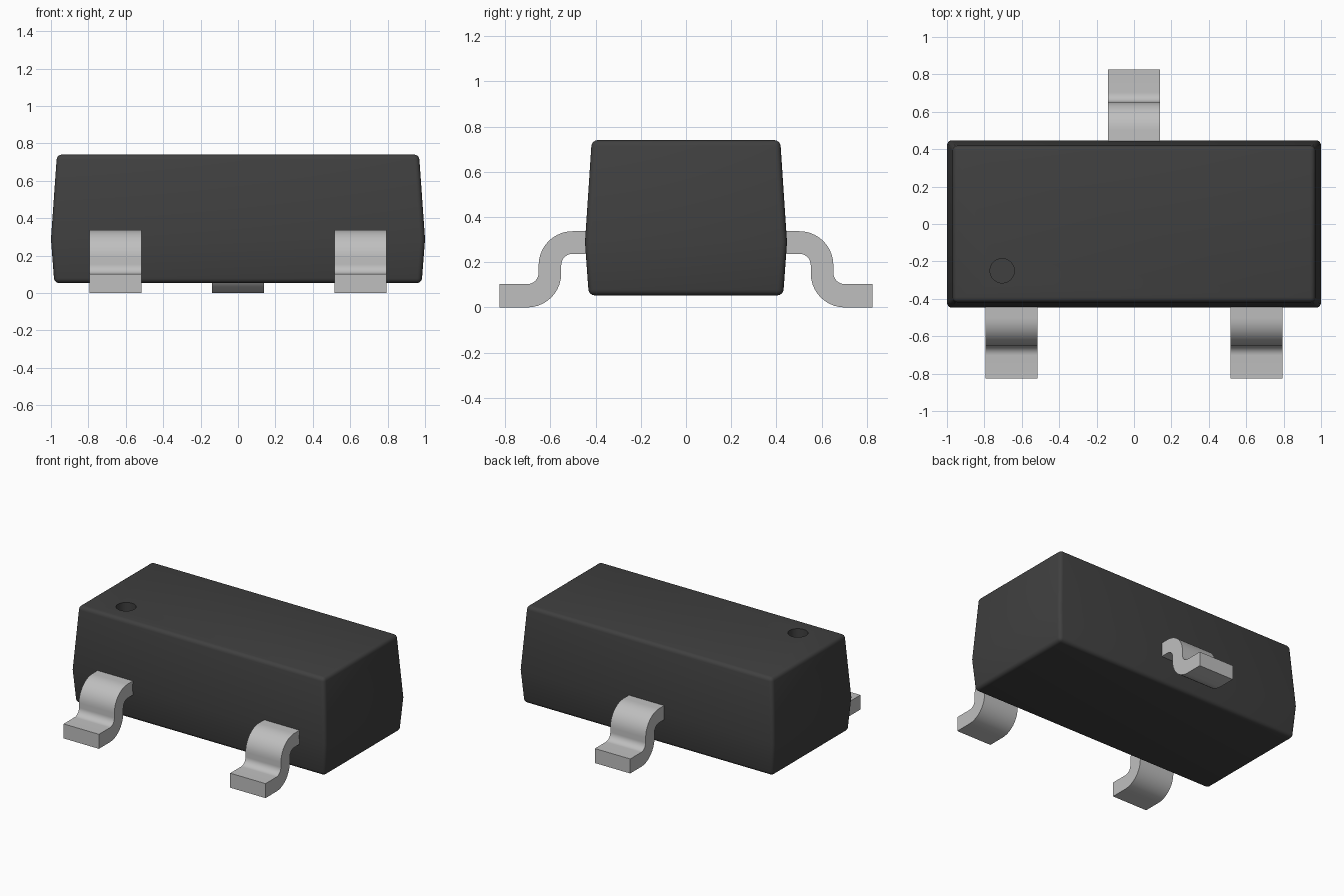
import bpy, bmesh, math

cube = bpy.data.objects.get("Cube")
if cube:
    bpy.data.objects.remove(cube, do_unlink=True)


def material(name, value):
    m = bpy.data.materials.new(name)
    m.use_nodes = True
    color = (value, value, value, 1)
    m.diffuse_color = color
    m.node_tree.nodes["Principled BSDF"].inputs["Base Color"].default_value = color
    return m


BLACK = material("black_plastic", 0.051)
METAL = material("tinned_metal", 0.52)


def make_object(name, bm, mat):
    bmesh.ops.recalc_face_normals(bm, faces=bm.faces)
    mesh = bpy.data.meshes.new(name)
    bm.to_mesh(mesh)
    bm.free()
    mesh.materials.append(mat)
    ob = bpy.data.objects.new(name, mesh)
    bpy.context.collection.objects.link(ob)
    return ob


def activate(ob):
    bpy.ops.object.select_all(action='DESELECT')
    ob.select_set(True)
    bpy.context.view_layer.objects.active = ob


def smooth(ob, degrees):
    activate(ob)
    bpy.ops.object.shade_smooth_by_angle(angle=math.radians(degrees))


# Moulded body: three stacked rectangles, widest at the parting line
PARTING = 0.288
bm = bmesh.new()
rings = []
for x, y, z in ((0.982, 0.43, 0.053), (1.0, 0.447, PARTING), (0.968, 0.417, 0.74)):
    rings.append([bm.verts.new((sx * x, sy * y, z))
                  for sx, sy in ((-1, -1), (1, -1), (1, 1), (-1, 1))])
for low, high in zip(rings, rings[1:]):
    for i in range(4):
        j = (i + 1) % 4
        bm.faces.new((low[i], low[j], high[j], high[i]))
bm.faces.new(rings[0][::-1])
bm.faces.new(rings[2])
# Round every edge except the parting line
edges = [e for e in bm.edges if any(abs(v.co.z - PARTING) > 0.01 for v in e.verts)]
bmesh.ops.bevel(bm, geom=edges, offset=0.026, segments=4, profile=0.5, affect='EDGES')
body = make_object("body", bm, BLACK)

# Round pin-one recess in the top
bm = bmesh.new()
bmesh.ops.create_cone(bm, cap_ends=True, segments=48, radius1=0.065, radius2=0.065, depth=0.16)
bmesh.ops.translate(bm, verts=bm.verts, vec=(-0.705, -0.25, 0.74))
cutter = make_object("recess_cutter", bm, BLACK)
cutter.hide_render = True
mod = body.modifiers.new("recess", 'BOOLEAN')
mod.operation = 'DIFFERENCE'
mod.solver = 'EXACT'
mod.object = cutter
activate(body)
bpy.ops.object.modifier_apply(modifier=mod.name)
bpy.data.objects.remove(cutter, do_unlink=True)
smooth(body, 30)


def arc(cy, cz, r, start, end, n=10):
    angles = [math.radians(start + (end - start) * i / n) for i in range(n + 1)]
    return [(cy + r * math.cos(a), cz + r * math.sin(a)) for a in angles]


# Gull-wing lead: side profile extruded along x
def lead(name, cx, side):
    outline = [(0.36, 0.337)]
    outline += arc(0.502, 0.187, 0.15, 90, 0)        # upper outer bend
    outline += arc(0.702, 0.153, 0.05, 180, 270)     # lower inner bend
    outline += [(0.825, 0.103), (0.825, 0.0)]        # foot tip
    outline += arc(0.702, 0.15, 0.15, 270, 180)      # lower outer bend
    outline += arc(0.502, 0.187, 0.05, 0, 90)        # upper inner bend
    outline += [(0.36, 0.237)]
    bm = bmesh.new()
    face = bm.faces.new([bm.verts.new((cx - 0.139, side * y, z)) for y, z in outline])
    ext = bmesh.ops.extrude_face_region(bm, geom=[face])
    moved = [g for g in ext["geom"] if isinstance(g, bmesh.types.BMVert)]
    bmesh.ops.translate(bm, verts=moved, vec=(0.278, 0, 0))
    smooth(make_object(name, bm, METAL), 30)


lead("front_right_lead", -0.655, -1)
lead("front_left_lead", 0.655, -1)
lead("back_lead", 0.0, 1)
